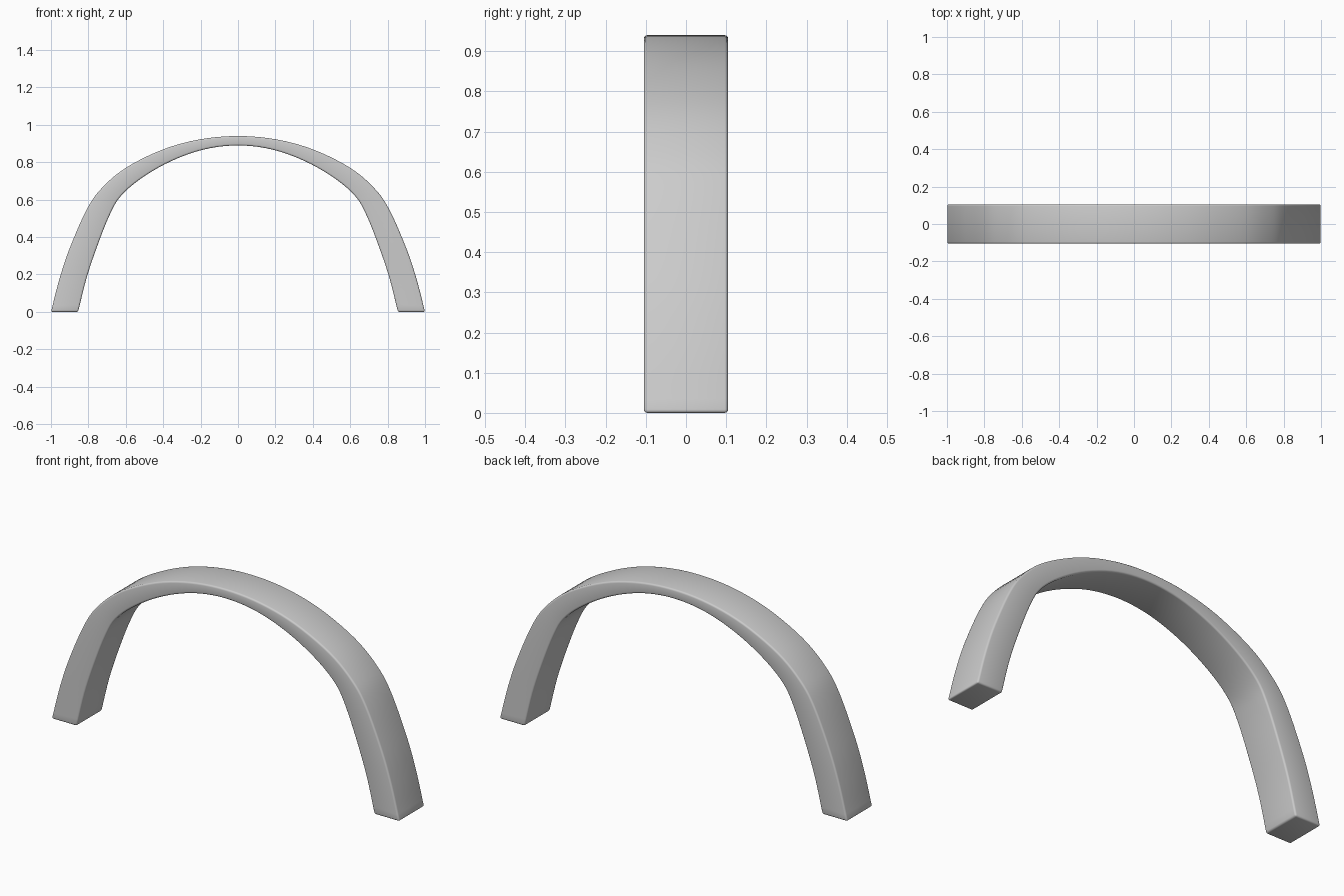
import bpy, bmesh
from mathutils import Vector

if "Cube" in bpy.data.objects:
    bpy.data.objects.remove(bpy.data.objects["Cube"])

# Matching outer and inner profile points (x, z), crown to foot
OUTER = [(0, .94), (.2, .923), (.4, .869), (.6, .77), (.73, .66), (.81, .545), (.9, .34), (.955, .175), (1, 0)]
INNER = [(0, .89), (.18, .869), (.36, .805), (.52, .712), (.63, .615), (.69, .51), (.755, .345), (.81, .18), (.855, 0)]
HALF_WIDTH = .105
STEPS = 5


def smooth_half(points):
    """Catmull-Rom through the points, mirrored start for a level crown."""
    p = [Vector(q) for q in points]
    p = [Vector((-p[1].x, p[1].y))] + p + [2 * p[-1] - p[-2]]
    out = []
    for i in range(1, len(p) - 2):
        a, b, c, d = p[i - 1:i + 3]
        for s in range(STEPS):
            t = s / STEPS
            out.append(.5 * (2 * b + (c - a) * t + (2 * a - 5 * b + 4 * c - d) * t * t
                             + (3 * b - a - 3 * c + d) * t ** 3))
    return out + [p[-2]]


def full(points):
    half = smooth_half(points)
    return [Vector((-v.x, v.y)) for v in half[:0:-1]] + half


# Arch: rectangular section swept along the two profiles
bm = bmesh.new()
rings = []
for o, i in zip(full(OUTER), full(INNER)):
    rings.append([bm.verts.new((q.x, y, q.y)) for q, y in
                  ((o, -HALF_WIDTH), (o, HALF_WIDTH), (i, HALF_WIDTH), (i, -HALF_WIDTH))])
for a, b in zip(rings, rings[1:]):
    for k in range(4):
        n = (k + 1) % 4
        bm.faces.new((a[k], a[n], b[n], b[k]))
bm.faces.new(rings[0])
bm.faces.new(rings[-1])
bmesh.ops.recalc_face_normals(bm, faces=bm.faces)

# Softly rounded long edges and foot edges
sharp = [e for e in bm.edges if e.calc_face_angle(0) > .9]
bmesh.ops.bevel(bm, geom=sharp, offset=.009, segments=3, profile=.5, affect='EDGES')
mesh = bpy.data.meshes.new("arch_handle")
bm.to_mesh(mesh)
bm.free()
arch = bpy.data.objects.new("arch_handle", mesh)
bpy.context.collection.objects.link(arch)
bpy.context.view_layer.objects.active = arch
arch.select_set(True)
bpy.ops.object.shade_smooth_by_angle(angle=.7)
